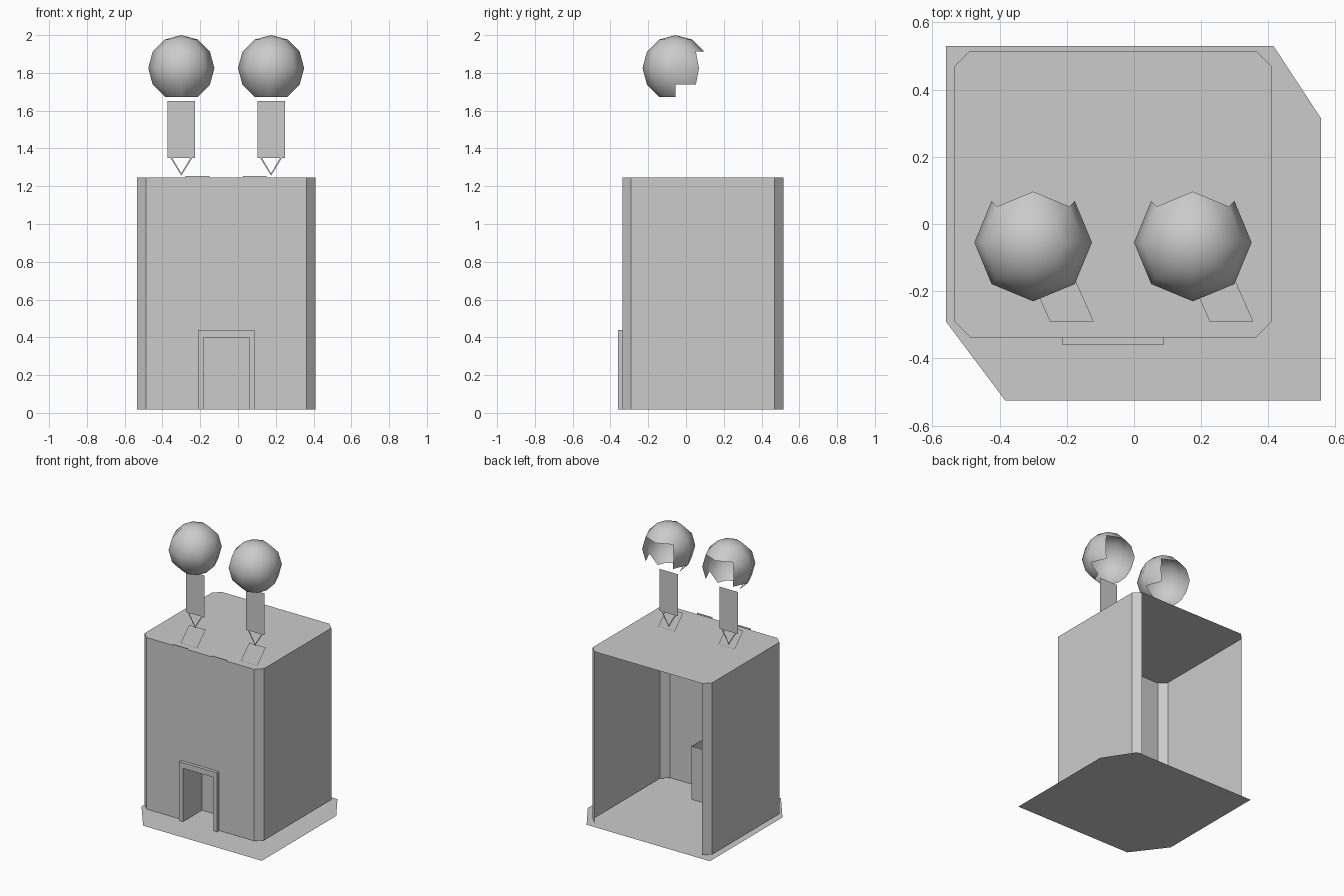
import bpy
import bmesh
from math import atan2, pi

cube = bpy.data.objects.get("Cube")
if cube:
    bpy.data.objects.remove(cube)

grey = bpy.data.materials.new("plain grey")
grey.use_nodes = True
tone = (0.6, 0.6, 0.6, 1)
grey.diffuse_color = tone
grey.node_tree.nodes["Principled BSDF"].inputs["Base Color"].default_value = tone

CENTRE = -0.0625           # middle of the tower in x
HALF = 0.4725              # half width of the tower
FRONT, BACK = -0.337, 0.515
BOTTOM, TOP = 0.018, 1.245
CUT = 0.047                # corner chamfer
SIDES = (-1, 1)


def finish(name, bm):
    mesh = bpy.data.meshes.new(name)
    bm.to_mesh(mesh)
    bm.free()
    mesh.materials.append(grey)
    obj = bpy.data.objects.new(name, mesh)
    bpy.context.collection.objects.link(obj)
    return obj


def sheets(name, polygons):
    """Object made of flat polygons that share their corners."""
    bm = bmesh.new()
    for points in polygons:
        bm.faces.new([bm.verts.new(p) for p in points])
    bmesh.ops.remove_doubles(bm, verts=bm.verts, dist=0.0005)
    return finish(name, bm)


def upright(outline, y):
    """Outline in x and z, standing at depth y."""
    return [(x, y, z) for x, z in outline]


def level(outline, z):
    """Outline in x and y, lying at height z."""
    return [(x, y, z) for x, y in outline]


def wall(a, b, low, high):
    return [(*a, low), (*b, low), (*b, high), (*a, high)]


def rect(left, right, low, high):
    return [(left, low), (right, low), (right, high), (left, high)]


# Ground sheet with two clipped corners
ground = [(-0.56, -0.29), (-0.383, -0.525), (0.556, -0.525),
          (0.556, 0.315), (0.415, 0.53), (-0.56, 0.53)]
sheets("ground_sheet", [level(ground, 0)])

# Tower shell: chamfered plan, open at the back, doorway cut in the front
left, right = CENTRE - HALF, CENTRE + HALF
plan = [(left + CUT, FRONT), (right - CUT, FRONT), (right, FRONT + CUT),
        (right, BACK - CUT), (right - CUT, BACK), (left + CUT, BACK),
        (left, BACK - CUT), (left, FRONT + CUT)]
door_half, door_top = 0.12, 0.4
door_l, door_r = CENTRE - door_half, CENTRE + door_half
front_wall = [(left + CUT, BOTTOM), (door_l, BOTTOM), (door_l, door_top),
              (door_r, door_top), (door_r, BOTTOM), (right - CUT, BOTTOM),
              (right - CUT, TOP), (left + CUT, TOP)]
shell = [level(plan, TOP), upright(front_wall, FRONT)]
for i, corner in enumerate(plan):
    following = plan[(i + 1) % len(plan)]
    is_front = corner[1] == following[1] == FRONT
    is_back = corner[1] == following[1] == BACK
    if not (is_front or is_back):
        shell.append(wall(corner, following, BOTTOM, TOP))
sheets("tower_shell", shell)

# Raised door frame
rim, frame_y = 0.03, -0.36
frame_top = door_top + 0.04
out_l, out_r = door_l - rim, door_r + rim
face = [(out_l, BOTTOM), (door_l, BOTTOM), (door_l, door_top),
        (door_r, door_top), (door_r, BOTTOM), (out_r, BOTTOM),
        (out_r, frame_top), (out_l, frame_top)]
frame = [upright(face, frame_y)]
for x in (out_l, out_r):
    frame.append(wall((x, FRONT), (x, frame_y), BOTTOM, frame_top))
for a, b, z in ((out_l, out_r, frame_top), (door_l, door_r, door_top)):
    frame.append(level(rect(a, b, frame_y, FRONT), z))
sheets("door_frame", frame)

# Door recess without a ceiling
recess_y = -0.145
recess = [wall((x, frame_y), (x, recess_y), BOTTOM, door_top) for x in (door_l, door_r)]
recess.append(wall((door_l, recess_y), (door_r, recess_y), BOTTOM, door_top))
sheets("door_recess", recess)

# Panels on the inside of the front wall, two rows on each side
panels = []
for side in SIDES:
    edges = sorted(CENTRE + side * d for d in (0.195, 0.42))
    for low in (0.3, 0.82):
        panels.append(upright(rect(*edges, low, low + 0.42), FRONT + 0.004))
sheets("inner_panels", panels)

# Hanging banners with a notched end
for side, word in zip(SIDES, ("right", "left")):
    middle, half = CENTRE + side * 0.152, 0.0625
    outline = [(middle - half, 0.58), (middle, 0.655), (middle + half, 0.58),
               (middle + half, 1.254), (middle - half, 1.254)]
    sheets(word + "_banner", [upright(outline, FRONT - 0.003)])

# Ball on a post with a pointed foot, and a slanted tile on the roof
BALL_Y = -0.055
for side, word in zip(SIDES, ("right", "left")):
    middle = CENTRE + side * 0.2375
    post = rect(middle - 0.073, middle + 0.073, 1.35, 1.65)
    sheets(word + "_post", [upright(post, BALL_Y)])

    foot = []
    for s in SIDES:
        strip = [(middle + s * 0.058, 1.35), (middle + s * 0.048, 1.35),
                 (middle, 1.268), (middle, 1.256)]
        foot.append(upright(strip, BALL_Y))
    sheets(word + "_post_foot", foot)

    tile = [(middle + 0.05, -0.29), (middle + 0.18, -0.29),
            (middle + 0.065, -0.03), (middle - 0.065, -0.03)]
    sheets(word + "_roof_tile", [level(tile, TOP + 0.005)])

    # Ball: the lower cap and part of the rear are open
    radius = 0.175
    bm = bmesh.new()
    bmesh.ops.create_uvsphere(bm, u_segments=8, v_segments=6, radius=radius)
    gone = []
    for f in bm.faces:
        c = f.calc_center_median()
        height = c.z / radius
        rear = abs(atan2(c.y, c.x) - pi / 2) < pi / 4
        if height < -0.87 or (height < -0.5 and c.y > 0) or (height < 0.5 and rear):
            gone.append(f)
    bmesh.ops.delete(bm, geom=gone, context="FACES")
    for f in bm.faces:
        f.smooth = True
    ball = finish(word + "_ball", bm)
    ball.location = (middle, BALL_Y, 2 - radius)
